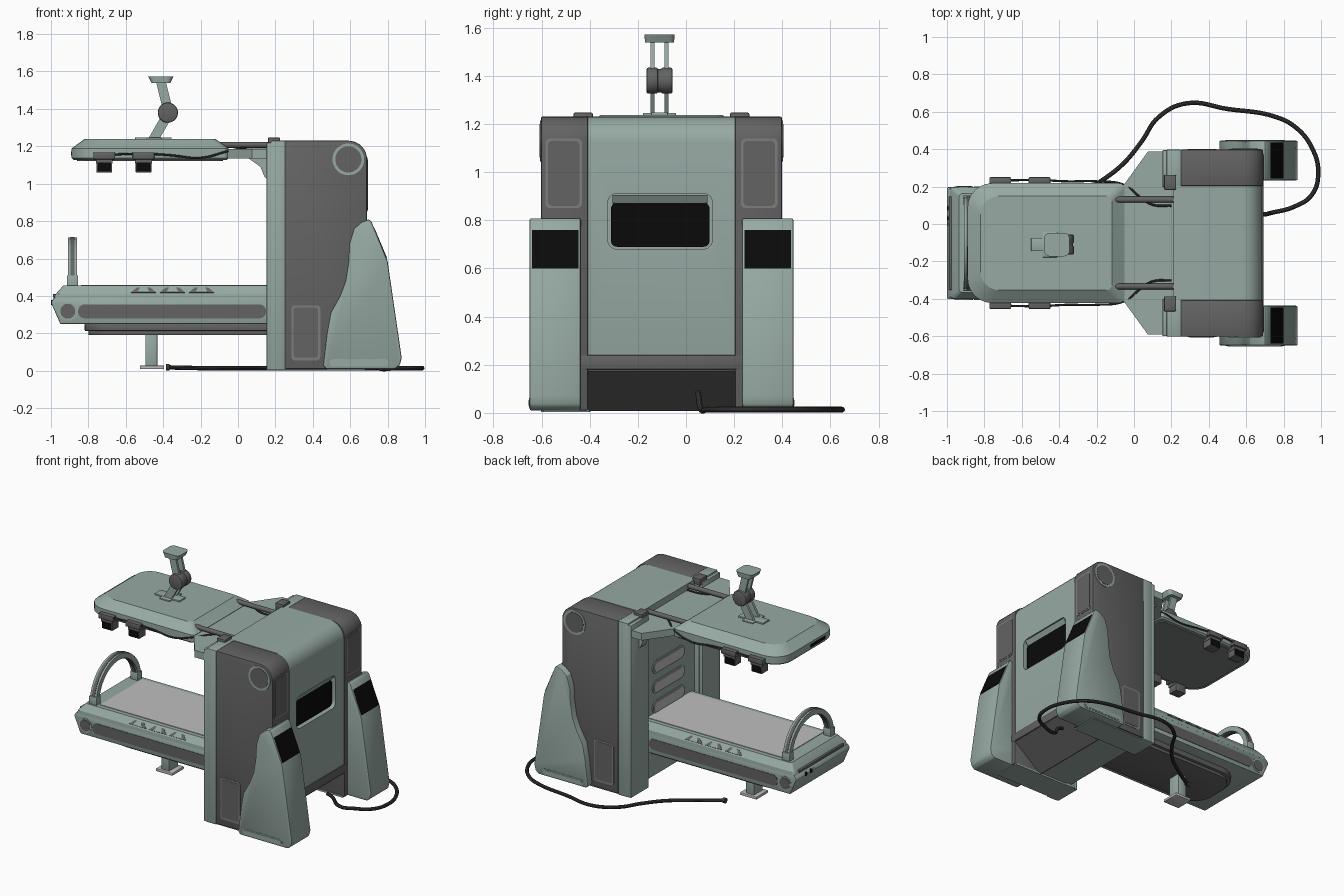
import bpy, bmesh, math

if "Cube" in bpy.data.objects:
    bpy.data.objects.remove(bpy.data.objects["Cube"])

CY = -0.102  # symmetry plane of the machine


def mat(name, r, g, b):
    m = bpy.data.materials.new(name)
    m.diffuse_color = (r, g, b, 1)
    m.use_nodes = True
    m.node_tree.nodes["Principled BSDF"].inputs["Base Color"].default_value = m.diffuse_color
    return m


GREEN = mat("sage_green", 0.31, 0.40, 0.37)
GRAY = mat("dark_gray", 0.125, 0.125, 0.125)
BLACK = mat("black", 0.003, 0.003, 0.003)
CABLE = mat("cable_charcoal", 0.045, 0.045, 0.045)
LIGHT = mat("light_gray", 0.52, 0.52, 0.52)
MID = mat("mid_gray", 0.20, 0.205, 0.205)


def finish(name, bm, m, bevel=0.0, seg=2):
    bmesh.ops.recalc_face_normals(bm, faces=bm.faces)
    if bevel:
        es = [e for e in bm.edges if len(e.link_faces) == 2 and e.calc_face_angle() > 0.6]
        bmesh.ops.bevel(bm, geom=es, offset=bevel, segments=seg, profile=0.5,
                        affect='EDGES', clamp_overlap=True)
    me = bpy.data.meshes.new(name)
    bm.to_mesh(me)
    bm.free()
    me.materials.append(m)
    ob = bpy.data.objects.new(name, me)
    bpy.context.collection.objects.link(ob)
    return ob


def loft(name, rings, m, bevel=0.0):
    bm = bmesh.new()
    vs = [[bm.verts.new(p) for p in r] for r in rings]
    n = len(vs[0])
    for a, b in zip(vs, vs[1:]):
        for i in range(n):
            bm.faces.new((a[i], a[(i + 1) % n], b[(i + 1) % n], b[i]))
    bm.faces.new(vs[0])
    bm.faces.new(vs[-1])
    return finish(name, bm, m, bevel)


def place(pts, axis, t):
    f = {'x': lambda a, b: (t, a, b), 'y': lambda a, b: (a, t, b), 'z': lambda a, b: (a, b, t)}[axis]
    return [f(a, b) for a, b in pts]


def prism(name, pts, axis, t0, t1, m, bevel=0.0):
    return loft(name, [place(pts, axis, t0), place(pts, axis, t1)], m, bevel)


def box(name, x0, x1, y0, y1, z0, z1, m, bevel=0.0):
    return prism(name, [(x0, y0), (x1, y0), (x1, y1), (x0, y1)], 'z', z0, z1, m, bevel)


def rrect(a0, a1, b0, b1, r, n=6):
    # corner order: low-low, high-low, high-high, low-high
    r = [r] * 4 if not isinstance(r, (list, tuple)) else r
    out = []
    for k, (a, b, sa, sb) in enumerate([(a0, b0, 1, 1), (a1, b0, -1, 1), (a1, b1, -1, -1), (a0, b1, 1, -1)]):
        for i in range(n + 1):
            t = math.pi + k * math.pi / 2 + i * math.pi / 2 / n
            out.append((a + sa * r[k] + r[k] * math.cos(t), b + sb * r[k] + r[k] * math.sin(t)))
    return out


def disc(name, a, b, r, axis, t0, t1, m, bevel=0.0, n=32):
    pts = [(a + r * math.cos(2 * math.pi * i / n), b + r * math.sin(2 * math.pi * i / n)) for i in range(n)]
    return prism(name, pts, axis, t0, t1, m, bevel)


def tube(name, pts, r, m):
    cu = bpy.data.curves.new(name, 'CURVE')
    cu.dimensions = '3D'
    cu.bevel_depth, cu.bevel_resolution, cu.resolution_u, cu.use_fill_caps = r, 3, 8, True
    sp = cu.splines.new('BEZIER')
    sp.bezier_points.add(len(pts) - 1)
    for bp, p in zip(sp.bezier_points, pts):
        bp.co = p
        bp.handle_left_type = bp.handle_right_type = 'AUTO'
    tmp = bpy.data.objects.new(name + "_path", cu)
    bpy.context.collection.objects.link(tmp)
    me = bpy.data.meshes.new_from_object(tmp.evaluated_get(bpy.context.evaluated_depsgraph_get()))
    bpy.data.objects.remove(tmp)
    me.materials.clear()
    me.materials.append(m)
    bpy.context.collection.objects.link(bpy.data.objects.new(name, me))


def arc_corner(x1, z1, r, n=8):
    return [(x1 - r + r * math.cos(i * math.pi / 2 / n), z1 - r + r * math.sin(i * math.pi / 2 / n)) for i in range(n + 1)]


# --- central column with a recessed rear window
body = prism("column_body", [(0.21, 0.02), (0.47, 0.02), (0.67, 0.18), (0.685, 0.24)] + arc_corner(0.685, 1.23, 0.11)
             + [(0.21, 1.23)], 'y', CY - 0.305, CY + 0.305, GREEN)
cut = prism("window_cutter", rrect(-0.325, 0.11, 0.68, 0.912, 0.04), 'x', 0.63, 0.8, GREEN)
cut.hide_render = True
mod = body.modifiers.new("window", 'BOOLEAN')
mod.operation, mod.solver, mod.object = 'DIFFERENCE', 'EXACT', cut
bpy.context.view_layer.objects.active = body
bpy.ops.object.modifier_apply(modifier="window")
bpy.data.objects.remove(cut)
prism("rear_window", rrect(-0.312, 0.098, 0.69, 0.872, 0.025), 'x', 0.62, 0.665, BLACK)
prism("window_hood", [(0.62, 0.87), (0.664, 0.872), (0.684, 0.905), (0.62, 0.905)], 'y', -0.305, 0.09, GREEN)
box("rear_band", 0.6, 0.692, CY - 0.34, CY + 0.34, 0.18, 0.24, GRAY, 0.005)
prism("rear_ramp", [(0.46, 0.012), (0.47, 0.008), (0.685, 0.175), (0.67, 0.185)], 'y', CY - 0.31, CY + 0.31, GRAY)
for i in range(3):
    z = 0.50 + i * 0.14
    prism("wall_slot", rrect(CY - 0.18, CY + 0.18, z - 0.045, z + 0.045, 0.044), 'x', 0.205, 0.212, GREEN)
    prism("wall_slot_inlay", rrect(CY - 0.165, CY + 0.165, z - 0.033, z + 0.033, 0.032), 'x', 0.202, 0.21, LIGHT)

FENDER = [(0.455, 0.03), (0.475, 0.2), (0.495, 0.31), (0.545, 0.40), (0.575, 0.48), (0.59, 0.58), (0.595, 0.68),
          (0.62, 0.76), (0.66, 0.795), (0.70, 0.81), (0.715, 0.795), (0.80, 0.585), (0.875, 0.07), (0.865, 0.03),
          (0.84, 0.01), (0.47, 0.01)]
for s in (-1, 1):
    def Y(d):
        return CY + s * d
    # --- side pillars, front strips and their trim
    prism("pillar", [(0.25, 0.01), (0.69, 0.01)] + arc_corner(0.69, 1.23, 0.1) + [(0.25, 1.23)], 'y',
          Y(0.305), Y(0.50), GRAY, 0.006)
    box("pillar_floor", 0.16, 0.68, Y(0.30), Y(0.49), 0.003, 0.015, GREEN)
    box("pillar_front", 0.152, 0.18, Y(0.30), Y(0.498), 0.003, 1.22, GREEN, 0.006)
    box("pillar_front_inner", 0.175, 0.252, Y(0.295), Y(0.50), 0.003, 1.23, GREEN, 0.005)
    disc("pivot_ring", 0.59, 1.13, 0.085, 'y', Y(0.49), Y(0.504), GREEN)
    disc("pivot_disc", 0.59, 1.13, 0.070, 'y', Y(0.49), Y(0.506), GRAY)
    prism("side_panel_frame", rrect(0.285, 0.44, 0.055, 0.35, 0.02), 'y', Y(0.495), Y(0.502), MID)
    prism("side_panel", rrect(0.297, 0.428, 0.07, 0.338, 0.015), 'y', Y(0.495), Y(0.504), GRAY)
    ya, yb = sorted((Y(0.33), Y(0.482)))
    prism("rear_panel_frame", rrect(ya, yb, 0.85, 1.14, 0.02), 'x', 0.68, 0.692, MID)
    prism("rear_panel", rrect(ya + 0.01, yb - 0.01, 0.86, 1.13, 0.02), 'x', 0.68, 0.694, GRAY)
    # --- fenders with grilles
    prism("fender", FENDER, 'y', Y(0.335), Y(0.548), GREEN, 0.008)
    prism("fender_slot", rrect(0.49, 0.805, 0.022, 0.062, 0.019), 'y', Y(0.54), Y(0.550), GREEN)
    prism("fender_slot_inlay", rrect(0.5, 0.795, 0.03, 0.054, 0.011), 'y', Y(0.54), Y(0.552), GREEN)
    prism("grille", [(0.71, 0.76), (0.785, 0.6), (0.798, 0.6), (0.731, 0.76)], 'y', Y(0.345), Y(0.538), BLACK)
    # --- hinges, rods and brackets holding the canopy
    box("hinge_block", 0.16, 0.225, Y(0.285), Y(0.365), 1.2, 1.247, GRAY, 0.006)
    disc("support_rod", Y(0.232), 1.208, 0.016, 'x', -0.11, 0.22, GRAY, n=16)
    prism("wing_bracket", [(0.05, 1.14), (0.16, 1.14), (0.16, 1.02), (0.14, 1.04), (0.12, 1.09)], 'y', Y(0.35), Y(0.41), GREEN)
    # --- lamps and wiring along the canopy edge
    for x in (-0.715, -0.505):
        box("lamp_cap", x - 0.058, x + 0.058, Y(0.30), Y(0.352), 1.13, 1.168, GRAY, 0.005)
        box("lamp_mount", x - 0.045, x + 0.045, Y(0.27), Y(0.34), 1.108, 1.135, GRAY)
        box("lamp_housing", x - 0.042, x + 0.042, Y(0.265), Y(0.338), 1.06, 1.112, GRAY, 0.004)
        box("lamp_face", x - 0.037, x + 0.037, Y(0.33), Y(0.342), 1.065, 1.112, BLACK)
    tube("lamp_wire", [(-0.7, Y(0.335), 1.155), (-0.5, Y(0.337), 1.16), (-0.36, Y(0.33), 1.152), (-0.2, Y(0.33), 1.138),
                       (-0.05, Y(0.31), 1.175), (0.04, Y(0.24), 1.192), (0.1, Y(0.205), 1.195), (0.2, Y(0.2), 1.195)], 0.006, CABLE)

# --- wing between column and canopy
prism("canopy_wing", [(-0.07, CY - 0.29), (0.075, CY - 0.49), (0.23, CY - 0.49), (0.23, CY + 0.49),
                      (0.075, CY + 0.49), (-0.07, CY + 0.29)], 'z', 1.135, 1.185, GREEN)


# --- canopy
def canopy_ring(z, i):
    r = (0.13 - i * 0.4, 0.03, 0.03, 0.13 - i * 0.4)
    return place(rrect(-0.89 + i, -0.05 - i, CY - 0.32 + i, CY + 0.32 - i, r), 'z', z)


loft("canopy", [canopy_ring(z, i) for z, i in ((1.128, 0.01), (1.138, 0), (1.188, 0), (1.238, 0.068))], GREEN)
loft("canopy_underside", [canopy_ring(1.122, 0.03), canopy_ring(1.13, 0.03)], MID)
box("canopy_end_slot", -0.893, -0.88, -0.28, -0.12, 1.15, 1.172, BLACK)

# --- jointed arm on the canopy
AY = -0.11
box("arm_base", -0.55, -0.355, AY - 0.035, AY + 0.035, 1.235, 1.248, GREEN, 0.003)
box("arm_base_wide", -0.49, -0.41, AY - 0.068, AY + 0.068, 1.235, 1.246, GREEN, 0.003)
for s in (-1, 1):
    prism("arm_lower", [(-0.48, 1.24), (-0.42, 1.24), (-0.35, 1.36), (-0.40, 1.38)], 'y', AY + s * 0.02, AY + s * 0.037, GREEN)
    prism("arm_upper", [(-0.40, 1.39), (-0.35, 1.40), (-0.385, 1.54), (-0.437, 1.54)], 'y', AY + s * 0.02, AY + s * 0.037, GREEN)
    disc("arm_joint", -0.375, 1.38, 0.054, 'y', AY + s * 0.006, AY + s * 0.054, GRAY, 0.008)
disc("arm_joint_core", -0.375, 1.38, 0.049, 'y', AY - 0.02, AY + 0.02, GRAY)
loft("arm_head", [place(rrect(-0.462, -0.362, AY - 0.06, AY + 0.06, 0.02), 'z', 1.538),
                  place(rrect(-0.48, -0.345, AY - 0.063, AY + 0.063, 0.03), 'z', 1.572)], GREEN)

# --- bed
prism("bed_body", [(-0.95, 0.25), (-1.0, 0.365), (-0.985, 0.39), (0.22, 0.39), (0.22, 0.25)], 'y', CY - 0.30, CY + 0.30, GREEN, 0.006)
loft("bed_rail", [place(rrect(-0.985, 0.22, CY - 0.30, CY + 0.30, 0.02), 'z', 0.385),
                  place(rrect(-0.975, 0.22, CY - 0.298, CY + 0.298, 0.02), 'z', 0.41),
                  place(rrect(-0.935, 0.22, CY - 0.265, CY + 0.265, 0.02), 'z', 0.455)], GREEN)
box("bed_surface", -0.84, 0.21, CY - 0.235, CY + 0.235, 0.44, 0.459, LIGHT)
box("bed_end_bumper", -0.99, -0.95, CY - 0.25, CY + 0.25, 0.392, 0.41, GRAY, 0.004)
for y in (0.03, 0.085):
    disc("bed_indicator", y, 0.365, 0.014, 'x', -1.0, -0.98, BLACK, n=16)
box("bed_label", -0.998, -0.98, -0.01, 0.01, 0.353, 0.375, LIGHT)
for s in (-1, 1):
    d = CY + s * 0.30
    prism("bed_side_slot", rrect(-0.855, 0.15, 0.28, 0.355, 0.036), 'y', CY + s * 0.28, d + s * 0.003, GRAY)
    disc("bed_roller_rim", -0.91, 0.318, 0.05, 'y', CY + s * 0.28, d + s * 0.003, GREEN)
    disc("bed_roller_hub", -0.91, 0.318, 0.04, 'y', CY + s * 0.28, d + s * 0.005, GRAY)
    for x in (-0.505, -0.35, -0.195):  # vents lying on the sloping rail
        q = [(-0.067, 0.294, 0.417), (0.067, 0.294, 0.417), (0.035, 0.274, 0.444), (-0.035, 0.274, 0.444)]
        loft("rail_vent", [[(x + a, CY + s * (b + o), c + o) for a, b, c in q] for o in (-0.006, 0.002)], GRAY)
        loft("rail_vent_slat", [[(x + a * 0.5, CY + s * (b + o), c + o) for a, b, c in q] for o in (-0.006, 0.003)], GREEN)
prism("bed_undercarriage", rrect(-0.82, 0.22, CY - 0.22, CY + 0.22, (0.15, 0.02, 0.02, 0.15)), 'z', 0.212, 0.252, GRAY, 0.006)
prism("bed_lower_pan", rrect(-0.80, 0.22, CY - 0.20, CY + 0.20, (0.14, 0.02, 0.02, 0.14)), 'z', 0.19, 0.215, GRAY, 0.006)
box("bed_leg", -0.495, -0.43, CY - 0.05, CY + 0.05, 0.02, 0.2, GREEN, 0.006)
box("bed_foot", -0.525, -0.395, CY - 0.065, CY + 0.065, 0.008, 0.028, LIGHT, 0.005)


# --- arch over the bed end
def arch(r0, r1, n=28):
    a = [(math.cos(math.pi * i / n), math.sin(math.pi * i / n)) for i in range(n + 1)]
    return [(CY + r1 * c, 0.462 + r1 * s) for c, s in a] + [(CY + r0 * c, 0.462 + r0 * s) for c, s in reversed(a)]


prism("arch", arch(0.215, 0.25), 'x', -0.91, -0.86, GREEN)
prism("arch_inlay", arch(0.21, 0.253), 'x', -0.896, -0.874, GRAY)
for s in (-1, 1):
    box("arch_foot", -0.915, -0.855, CY + s * 0.205, CY + s * 0.255, 0.44, 0.51, GREEN, 0.005)

# --- power cable lying on the floor
tube("power_cable", [(0.66, 0.05, 0.085), (0.70, 0.052, 0.07), (0.735, 0.06, 0.02), (0.85, 0.09, 0.014), (0.95, 0.155, 0.014),
                     (0.985, 0.27, 0.014), (0.95, 0.41, 0.014), (0.86, 0.52, 0.014), (0.75, 0.575, 0.014), (0.5, 0.615, 0.014),
                     (0.28, 0.645, 0.014), (0.13, 0.57, 0.014), (0.04, 0.44, 0.014), (-0.06, 0.32, 0.014),
                     (-0.19, 0.22, 0.014), (-0.38, 0.10, 0.018)], 0.012, CABLE)
disc("cable_plug", 0.105, 0.019, 0.018, 'x', -0.385, -0.365, CABLE, n=16)

# --- smooth shading with sharp edges kept
for ob in bpy.data.objects:
    ob.select_set(ob.type == 'MESH')
bpy.context.view_layer.objects.active = body
bpy.ops.object.shade_smooth_by_angle(angle=math.radians(24))
